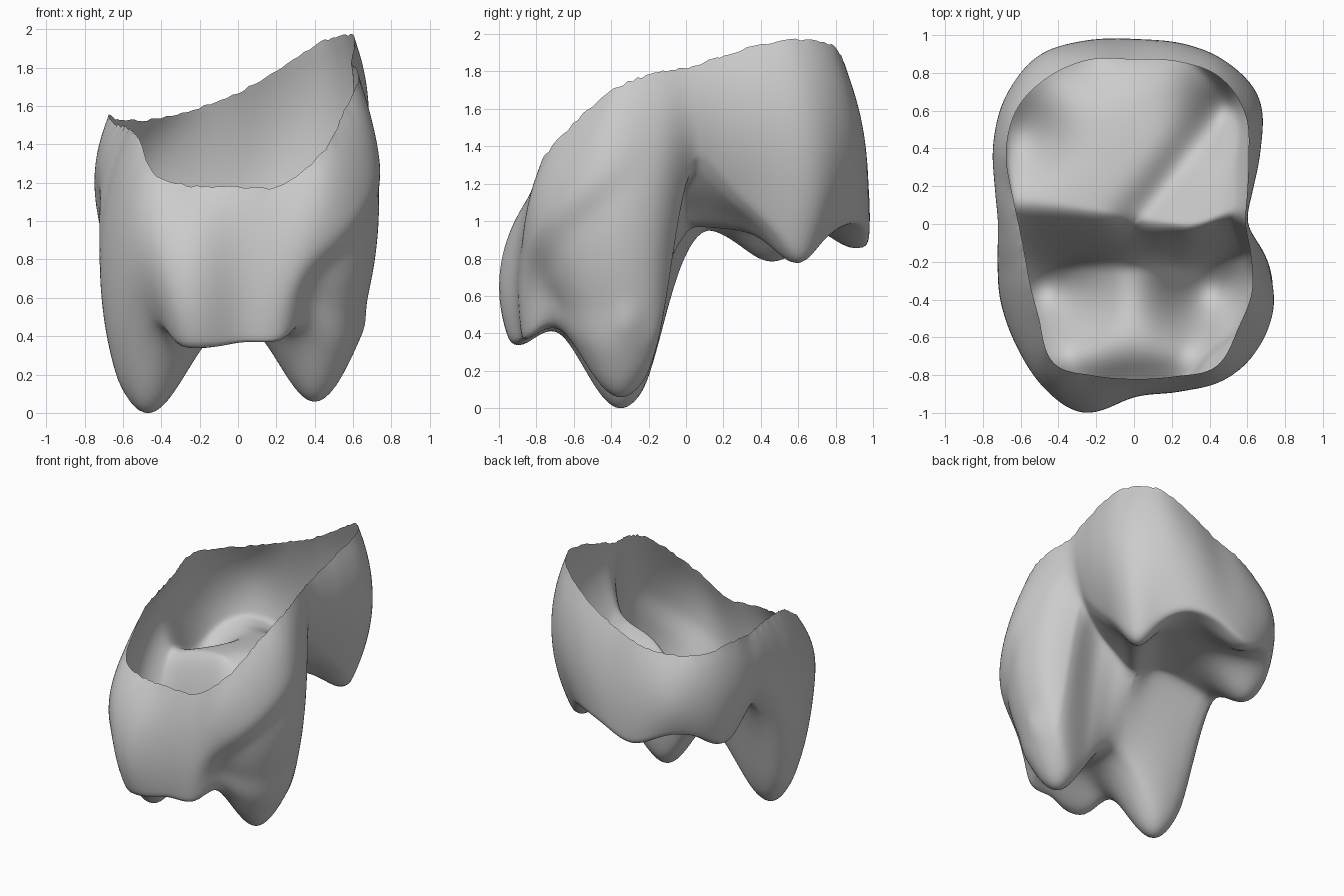
import bpy, bmesh, math, random
from mathutils import Vector

cube = bpy.data.objects.get("Cube")
if cube:
    bpy.data.objects.remove(cube, do_unlink=True)

random.seed(4)
SEGMENTS, FLOOR_RINGS, WALL_RINGS = 192, 44, 32

# One row per 15 degrees, starting at +x and going round to +y:
# floor edge radius, bulge radius, rim radius, rim height, bulge position on the wall
PROFILE = [
    (.52, .60, .59, 1.82, .55), (.56, .645, .62, 1.87, .50), (.62, .765, .70, 1.93, .45),
    (.78, .925, .83, 1.97, .38), (.85, .975, .90, 1.94, .38), (.94, .985, .89, 1.80, .28),
    (.975, .98, .87, 1.67, .22), (.99, 1.005, .90, 1.58, .22), (.98, 1.02, .90, 1.53, .25),
    (.92, .96, .87, 1.53, .40), (.78, .86, .78, 1.55, .55), (.67, .76, .67, 1.51, .60),
    (.62, .715, .61, 1.50, .60), (.63, .74, .60, 1.49, .60), (.72, .80, .635, 1.47, .60),
    (.78, .89, .71, 1.40, .50), (.86, .98, .85, 1.24, .40), (.97, 1.035, .83, 1.18, .30),
    (.88, .915, .82, 1.18, .30), (.88, .92, .835, 1.18, .45), (.76, .955, .87, 1.35, .60),
    (.74, .935, .78, 1.57, .60), (.70, .87, .72, 1.72, .60), (.60, .73, .64, 1.79, .60),
]


def profile_at(turn):
    """Smooth periodic interpolation of the profile rows."""
    u = turn * len(PROFILE)
    i, f = int(u), u - int(u)
    rows = [PROFILE[(i + k) % len(PROFILE)] for k in (-1, 0, 1, 2)]
    return [b + .5 * f * (c - a + f * (2 * a - 5 * b + 4 * c - d + f * (3 * (b - c) + d - a)))
            for a, b, c, d in zip(*rows)]


def smooth(v, lo, hi):
    t = max(0, min(1, (v - lo) / (hi - lo)))
    return t * t * (3 - 2 * t)


def bump(x, y, cx, cy, sx, sy):
    return math.exp(-((x - cx) / sx) ** 2 - ((y - cy) / sy) ** 2)


def floor_height(x, y, t):
    """Height of the cusped underside; t runs from 0 at the middle to 1 at the edge."""
    # deep front lobe with two cusps and a front ledge
    front = .58 - .56 * bump(x, y, -.47, -.35, .29, .28) - .50 * bump(x, y, .40, -.35, .26, .28)
    front -= .235 * bump(0, y, 0, -.92, 1, .18) * (1 - smooth(abs(x + .03), .26, .5))
    # shallow rear lobe with three cusps and a slanting crest
    rear = 1.05 - .10 * t * t
    rear -= .12 * bump(x, y, .47, .60, .20, .20)
    rear -= .12 * bump(x, y, -.20, .92, .20, .20)
    rear -= .19 * bump(x, y, -.59, .46, .22, .22)
    rear += .02 * bump(x, y, .22, .82, .12, .15)
    k = max(0, min(1, (x * .47 + y * .6) / .581))
    rear -= .08 * math.exp(-(math.hypot(x - .47 * k, y - .6 * k) / .11) ** 2)
    # the side groove climbs outward from the crest to the rim
    outward = max(0, x * .787 - y * .617)
    rear += 2.8 * outward ** 2 * smooth(x, 0, .15)
    # steep step between the lobes, swinging back into the side groove
    swing = smooth(x, .25, .6)
    return front + (rear - front) * smooth(y, -.24 + .08 * swing, .05 - .15 * x + .13 * swing)


bm = bmesh.new()
centre = bm.verts.new((0, 0, floor_height(0, 0, 0)))
columns = []
for s in range(SEGMENTS):
    turn = s / SEGMENTS
    angle = turn * math.tau
    ca, sa = math.cos(angle), math.sin(angle)
    edge, bulge, rim, top, f = profile_at(turn)
    column = []
    # underside
    for r in range(1, FLOOR_RINGS + 1):
        t = r / FLOOR_RINGS
        x, y = edge * t * ca, edge * t * sa
        z = floor_height(x, y, t) + .04 * smooth(t, .85, 1.1)
        column.append(bm.verts.new((x, y, z)))
    # bulging wall up to a slightly ragged rim
    ragged = random.uniform(-.007, .007)
    base = column[-1].co.z
    degrees = turn * 360
    crease = .75 + (degrees - 290) * .0125
    crease_depth = .05 * smooth(degrees, 285, 302) * (1 - smooth(degrees, 322, 345))
    for r in range(1, WALL_RINGS + 1):
        w = r / WALL_RINGS
        radius = (edge * (w - f) * (w - 1) / f + bulge * w * (w - 1) / (f * (f - 1))
                  + rim * w * (w - f) / (1 - f))
        z = base + (top - base) * w + ragged * w ** 20
        # slanting crease on the left front corner
        radius -= crease_depth * smooth(crease - z, -.02, .16) * smooth(w, 0, .2)
        # small nub on the left front cusp
        p = Vector((radius * ca, radius * sa, z))
        radius += .035 * math.exp(-((p - Vector((.66, -.30, .47))).length / .06) ** 2)
        column.append(bm.verts.new((radius * ca, radius * sa, z)))
    columns.append(column)

for s in range(SEGMENTS):
    a, b = columns[s], columns[(s + 1) % SEGMENTS]
    bm.faces.new((centre, b[0], a[0]))
    for r in range(len(a) - 1):
        bm.faces.new((a[r], b[r], b[r + 1], a[r + 1]))

# soften the underside and lower edge, leaving the open rim alone
soft = [v for v in bm.verts if not v.is_boundary]
for _ in range(4):
    bmesh.ops.smooth_vert(bm, verts=soft, factor=.5, use_axis_x=True, use_axis_y=True, use_axis_z=True)

# stand on the ground
lowest = min(v.co.z for v in bm.verts)
for v in bm.verts:
    v.co.z -= lowest * (1 - smooth(v.co.z, .3, 1.0))

mesh = bpy.data.meshes.new("tooth_crown_shell")
bmesh.ops.recalc_face_normals(bm, faces=bm.faces)
bm.to_mesh(mesh)
bm.free()
crown = bpy.data.objects.new("tooth_crown_shell", mesh)
bpy.context.collection.objects.link(crown)
mesh.shade_smooth()

# plain grey colour
grey = bpy.data.materials.new("light_grey")
grey.use_nodes = True
colour = (.6, .6, .6, 1)
grey.diffuse_color = colour
grey.node_tree.nodes["Principled BSDF"].inputs["Base Color"].default_value = colour
mesh.materials.append(grey)
